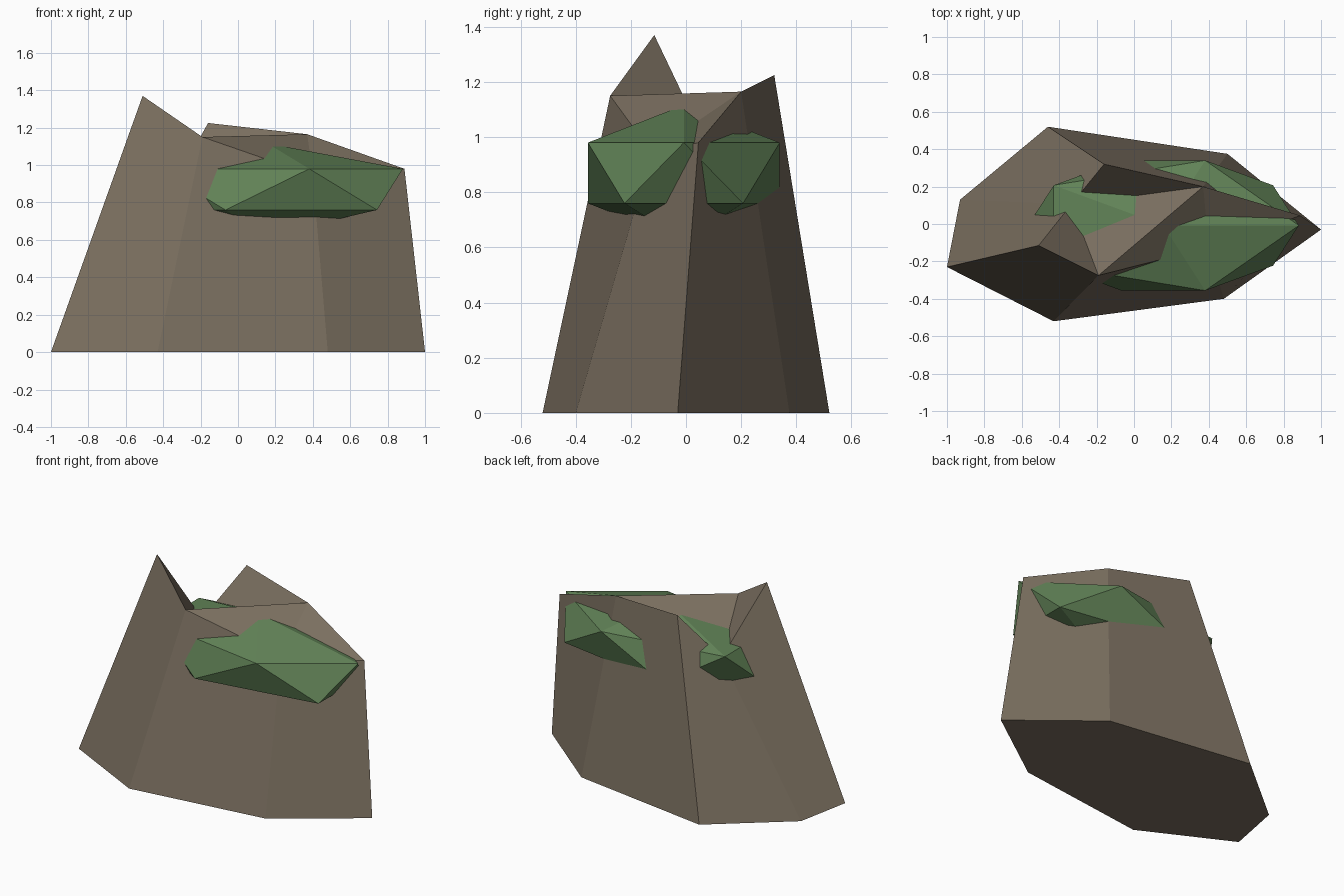
import bpy
import bmesh

if "Cube" in bpy.data.objects:
    bpy.data.objects.remove(bpy.data.objects["Cube"])


def material(name, color):
    m = bpy.data.materials.new(name)
    m.diffuse_color = (*color, 1.0)
    m.use_nodes = True
    m.node_tree.nodes["Principled BSDF"].inputs["Base Color"].default_value = m.diffuse_color
    return m


def add_object(name, bm, mat):
    mesh = bpy.data.meshes.new(name)
    bmesh.ops.recalc_face_normals(bm, faces=bm.faces[:])
    bm.to_mesh(mesh)
    bm.free()
    mesh.materials.append(mat)
    obj = bpy.data.objects.new(name, mesh)
    bpy.context.collection.objects.link(obj)
    return obj


stone = material("brown stone", (0.195, 0.158, 0.115))
green = material("moss green", (0.120, 0.225, 0.095))

# Boulder: seven-sided tapered block with a jagged rim
base = [(-1, -0.23), (-0.43, -0.52), (0.48, -0.40), (1, -0.03),
        (0.50, 0.375), (-0.46, 0.52), (-0.93, 0.13)]
rim = [(-0.51, -0.115, 1.37), (-0.19, -0.275, 1.15), (0.40, -0.125, 0.945),
       (0.89, 0.045, 0.98), (0.37, 0.20, 1.165), (-0.16, 0.32, 1.225),
       (-0.335, 0.105, 0.91)]
bm = bmesh.new()
low = [bm.verts.new((x, y, 0)) for x, y in base]
top = [bm.verts.new(p) for p in rim]
bm.faces.new(low[::-1])
for i in range(7):
    j = (i + 1) % 7
    bm.faces.new((low[i], low[j], top[j], top[i]))
# Broken top, folded along the ridge
for tri in ((0, 1, 6), (1, 4, 6), (4, 5, 6), (1, 2, 4), (2, 3, 4)):
    bm.faces.new([top[k] for k in tri])
add_object("boulder", bm, stone)

# Moss: one flattened twenty-sided clump pushing out through the boulder
bm = bmesh.new()
bmesh.ops.create_icosphere(bm, subdivisions=1, radius=1.0)
bmesh.ops.scale(bm, vec=(0.81, 0.409, 0.246), verts=bm.verts[:])
bmesh.ops.translate(bm, vec=(0.157, -0.008, 0.87), verts=bm.verts[:])
add_object("moss_clump", bm, green)
